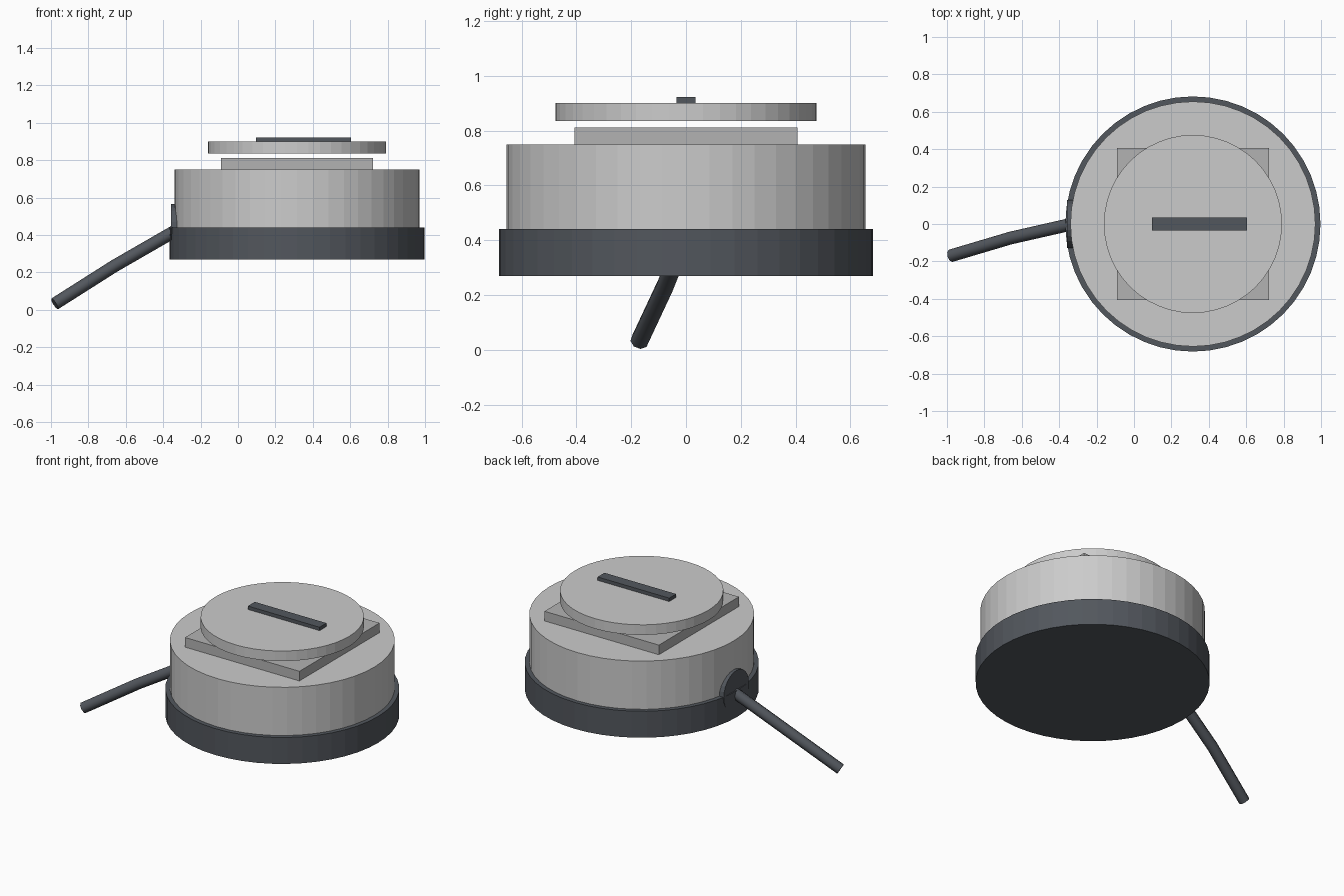
import bpy, math

if "Cube" in bpy.data.objects:
    bpy.data.objects.remove(bpy.data.objects["Cube"])

CX = 0.315  # centre of the round body


def material(name, rgb):
    m = bpy.data.materials.new(name)
    m.diffuse_color = (*rgb, 1)
    m.use_nodes = True
    m.node_tree.nodes["Principled BSDF"].inputs["Base Color"].default_value = m.diffuse_color
    return m


dark = material("dark_rubber", (0.085, 0.095, 0.11))
steel = material("steel", (0.45, 0.45, 0.45))


def finish(name, mat):
    ob = bpy.context.object
    ob.name = name
    if mat:
        ob.data.materials.append(mat)
    return ob


def disc(name, r, z0, z1, mat=None, sides=48):
    bpy.ops.mesh.primitive_cylinder_add(vertices=sides, radius=r, depth=z1 - z0,
                                        location=(CX, 0, (z0 + z1) / 2))
    return finish(name, mat)


def box(name, x0, x1, half_y, z0, z1, mat=None):
    bpy.ops.mesh.primitive_cube_add(size=1, location=((x0 + x1) / 2, 0, (z0 + z1) / 2))
    ob = finish(name, mat)
    ob.scale = (x1 - x0, half_y * 2, z1 - z0)
    return ob


# Stacked round housing
disc("base_ring", 0.682, 0.27, 0.44, dark)
disc("body", 0.655, 0.44, 0.75)
box("square_plate", CX - 0.407, CX + 0.407, 0.407, 0.75, 0.812, steel)
disc("top_disc", 0.476, 0.835, 0.90)
box("top_bar", 0.095, 0.605, 0.035, 0.90, 0.922, dark)

# Cable grommet on the left side
bpy.ops.mesh.primitive_cylinder_add(vertices=24, radius=0.128, depth=0.06,
                                    location=(-0.328, 0, 0.437),
                                    rotation=(0, math.pi / 2, 0))
finish("cable_grommet", dark)

# Cable drooping to the ground
curve = bpy.data.curves.new("cable", 'CURVE')
curve.dimensions = '3D'
curve.bevel_depth = 0.034
curve.bevel_resolution = 2
curve.use_fill_caps = True
path = [(-0.33, 0, 0.425), (-0.66, -0.075, 0.235), (-0.98, -0.17, 0.032)]
spline = curve.splines.new('POLY')
spline.points.add(len(path) - 1)
for p, co in zip(spline.points, path):
    p.co = (*co, 1)
cable = bpy.data.objects.new("cable", curve)
curve.materials.append(dark)
bpy.context.collection.objects.link(cable)
